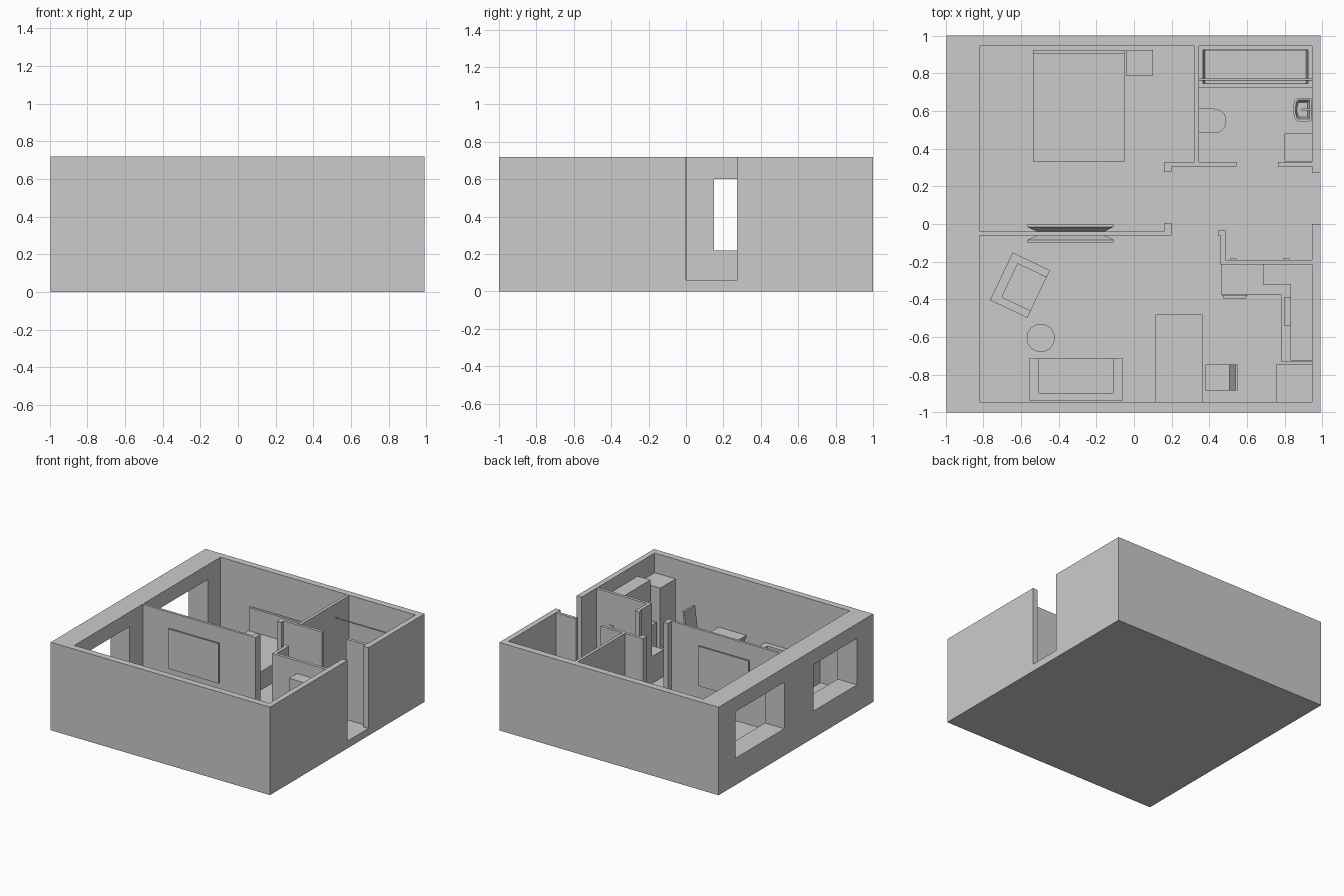
import bpy, bmesh, math
from mathutils import Vector, Matrix

if "Cube" in bpy.data.objects:
    bpy.data.objects.remove(bpy.data.objects["Cube"])

F, H = 0.06, 0.72          # floor level, wall height


def finish(name, bm):
    bmesh.ops.recalc_face_normals(bm, faces=bm.faces)
    me = bpy.data.meshes.new(name)
    bm.to_mesh(me)
    bm.free()
    ob = bpy.data.objects.new(name, me)
    bpy.context.collection.objects.link(ob)
    return ob


def boxes(name, *specs):
    """One object made of boxes given as (x0, x1, y0, y1, z0, z1)."""
    bm = bmesh.new()
    for x0, x1, y0, y1, z0, z1 in specs:
        m = Matrix.Translation(((x0 + x1) / 2, (y0 + y1) / 2, (z0 + z1) / 2)) @ \
            Matrix.Diagonal((x1 - x0, y1 - y0, z1 - z0, 1))
        bmesh.ops.create_cube(bm, size=1, matrix=m)
    return finish(name, bm)


def prism(name, pts, a, b, axis='z', bowl=None):
    """Extrude a profile; bowl=(rim, depth, scale) hollows the top."""
    bm = bmesh.new()
    put = {'z': lambda p, t: (p[0], p[1], t), 'y': lambda p, t: (p[0], t, p[1])}[axis]
    face = bm.faces.new([bm.verts.new(put(p, b)) for p in pts])
    base = bm.faces.new([bm.verts.new(put(p, a)) for p in pts])
    n, t, s = len(pts), list(face.verts), list(base.verts)
    for i in range(n):
        j = (i + 1) % n
        bm.faces.new((s[i], s[j], t[j], t[i]))
    if bowl:
        rim, depth, scale = bowl
        bmesh.ops.recalc_face_normals(bm, faces=bm.faces)
        bmesh.ops.inset_region(bm, faces=[face], thickness=rim)
        r = bmesh.ops.extrude_discrete_faces(bm, faces=[face])
        low = r['faces'][0]
        c = low.calc_center_median()
        for v in low.verts:
            v.co = c + (v.co - c) * scale - Vector((0, 0, depth))
    return finish(name, bm)


def rect(x0, x1, y0, y1):
    return [(x0, y0), (x1, y0), (x1, y1), (x0, y1)]


def cut(ob, *specs):
    for s in specs:
        c = boxes("cutter", s)
        c.hide_render = True
        m = ob.modifiers.new("cut", 'BOOLEAN')
        m.operation, m.object, m.solver = 'DIFFERENCE', c, 'EXACT'
        bpy.context.view_layer.objects.active = ob
        bpy.ops.object.modifier_apply(modifier=m.name)
        bpy.data.objects.remove(c)


def legs(x0, x1, y0, y1, z1, w=0.015):
    return [(x, x + w, y, y + w, F, z1) for x in (x0, x1 - w) for y in (y0, y1 - w)]


# Outer shell: room, two windows, entrance
shell = boxes("outer_shell", (-0.995, 0.99, -1, 1, 0, H))
cut(shell, (-0.82, 0.945, -0.945, 0.945, F, 1),
    (-1.1, -0.7, 0.15, 0.78, 0.22, 0.60),
    (-1.1, -0.7, -0.79, -0.23, 0.22, 0.60),
    (0.9, 1.1, 0.0, 0.272, F, 1))

# Inner walls with thicker end posts
boxes("bath_side_wall", (0.32, 0.345, 0.32, 0.95, F, H - 0.002))
prism("bath_front_wall", [(0.16, 0.33), (0.16, 0.275), (0.2, 0.275), (0.2, 0.305),
                          (0.545, 0.305), (0.545, 0.33)], F, H - 0.004)
boxes("bath_door_wall", (0.765, 0.95, 0.305, 0.33, F, H - 0.002))
prism("bedroom_living_wall", [(-0.825, -0.06), (0.2, -0.06), (0.2, 0.005), (0.16, 0.005),
                              (0.16, -0.04), (-0.825, -0.04)], F, H - 0.002)
prism("kitchen_wall", [(0.46, -0.215), (0.95, -0.215), (0.95, -0.19), (0.487, -0.19),
                       (0.487, -0.035), (0.445, -0.035), (0.445, -0.06), (0.46, -0.06)],
      F, H - 0.002)
boxes("coat_hooks", *[(x, x + 0.035, -0.192, -0.183, 0.44, 0.455) for x in (0.51, 0.79)])


# Televisions on both sides of the dividing wall
def television(name, wall, s):
    bm = bmesh.new()
    mid, front = wall + s * 0.024, wall + s * 0.038
    rings = []
    for y, dx in ((wall, 0.05), (mid, 0.0), (front, 0.0)):
        rings.append([bm.verts.new(p) for p in (
            (-0.565 + dx, y, 0.275 + dx), (-0.108 - dx, y, 0.275 + dx),
            (-0.108 - dx, y, 0.60 - dx), (-0.565 + dx, y, 0.60 - dx))])
    for r, q in zip(rings, rings[1:]):
        for i in range(4):
            j = (i + 1) % 4
            bm.faces.new((r[i], r[j], q[j], q[i]))
    bm.faces.new(rings[0])
    bm.faces.new(rings[-1])
    return finish(name, bm)


television("living_television", -0.06, -1)
television("bedroom_television", -0.04, 1)

# Bedroom
boxes("bed", (-0.535, -0.05, 0.33, 0.905, F, 0.21))
boxes("headboard", (-0.535, -0.05, 0.905, 0.925, F, 0.40))
boxes("nightstand", (-0.043, 0.1, 0.785, 0.925, F, 0.21))

# Bathroom
prism("bathtub", rect(0.346, 0.944, 0.725, 0.944), F, 0.21, bowl=(0.028, 0.12, 0.96))
bpy.ops.mesh.primitive_cylinder_add(vertices=12, radius=0.005, depth=0.6,
                                    location=(0.645, 0.767, 0.605), rotation=(0, math.pi / 2, 0))
bpy.context.object.name = "curtain_rod"
arc = [(0.427 + 0.063 * math.cos(t), 0.547 + 0.065 * math.sin(t))
       for t in [math.pi * (k / 12 - 0.5) for k in range(13)]]
prism("toilet", [(0.345, 0.482)] + arc + [(0.345, 0.612)], F, 0.18)
basin = [(0.942, 0.55), (0.93, 0.545), (0.87, 0.545), (0.853, 0.56), (0.846, 0.59),
         (0.846, 0.625), (0.853, 0.655), (0.87, 0.67), (0.93, 0.67), (0.942, 0.665)]
prism("washbasin", basin, 0.22, 0.28, bowl=(0.012, 0.04, 0.75))
boxes("basin_pedestal", (0.89, 0.945, 0.585, 0.63, F, 0.225))
boxes("basin_tap", (0.925, 0.937, 0.602, 0.613, 0.28, 0.315),
      (0.89, 0.937, 0.603, 0.612, 0.305, 0.314))
boxes("washing_machine", (0.8, 0.944, 0.332, 0.48, F, 0.27))

# Kitchen
counter = prism("kitchen_counter", [(0.461, -0.216), (0.461, -0.375), (0.78, -0.375),
                                    (0.78, -0.73), (0.944, -0.73), (0.944, -0.216)], F, 0.28)
cut(counter, (0.80, 0.90, -0.54, -0.39, 0.23, 0.4))
prism("wall_cupboards", [(0.685, -0.216), (0.685, -0.32), (0.83, -0.32), (0.83, -0.725),
                         (0.944, -0.725), (0.944, -0.216)], 0.44, 0.615)
boxes("oven_door", (0.468, 0.60, -0.383, -0.374, 0.09, 0.24))
boxes("oven_handle", (0.475, 0.593, -0.395, -0.383, 0.215, 0.225))
boxes("refrigerator", (0.755, 0.944, -0.944, -0.745, F, 0.56))

# Dining table and chair
boxes("dining_table", (0.115, 0.365, -0.944, -0.48, 0.25, 0.27),
      *legs(0.125, 0.355, -0.935, -0.49, 0.25, 0.02))
boxes("chair_seat", (0.38, 0.52, -0.885, -0.745, 0.165, 0.185),
      *legs(0.38, 0.52, -0.885, -0.745, 0.165))
prism("chair_back", [(0.505, 0.175), (0.52, 0.175), (0.553, 0.425), (0.538, 0.425)],
      -0.885, -0.745, axis='y')


# Sofa and armchair share one layout: seat, back on -y, two arms
def seating(name, w, d, arm, back):
    a, b = w / 2, d / 2
    p = [(-a, b), (-a, -b), (a, -b), (a, b), (a - arm, b), (a - arm, -b + back),
         (-a + arm, -b + back), (-a + arm, b)]
    frame = prism(name + "_frame", p, F, 0.26)
    seat = boxes(name + "_seat", (-a + arm, a - arm, -b + back, b - 0.001, F, 0.17))
    return frame, seat


for ob in seating("sofa", 0.495, 0.225, 0.05, 0.04):
    ob.location = (-0.308, -0.825, 0)
for ob in seating("armchair", 0.28, 0.22, 0.042, 0.05):
    ob.location = (-0.605, -0.325, 0)
    ob.rotation_euler.z = math.radians(-90 - 25.4)

# Round side table
bpy.ops.mesh.primitive_cylinder_add(vertices=16, radius=0.075, depth=0.12,
                                    location=(-0.495, -0.605, 0.12))
bpy.context.object.name = "side_table"
